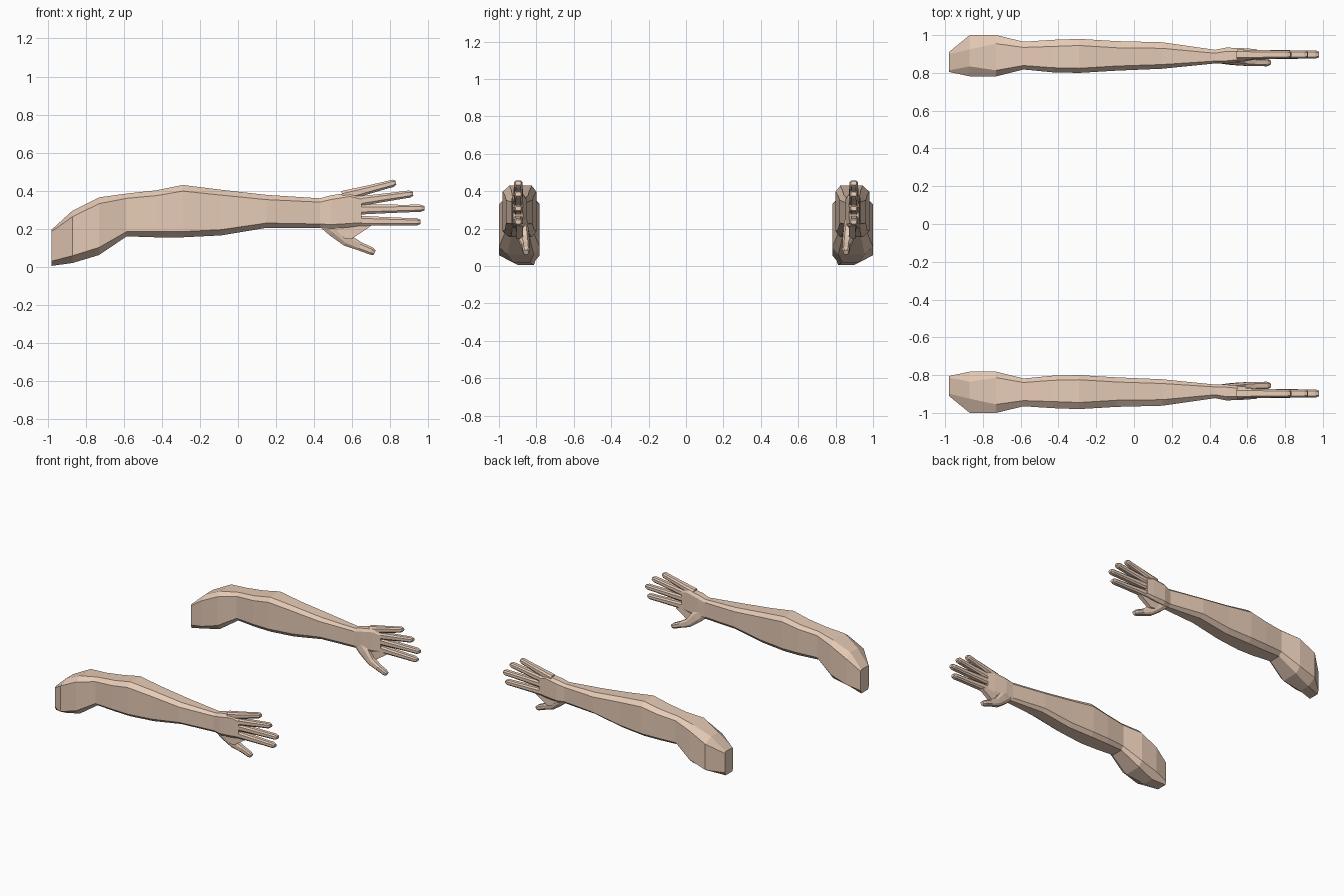
import bpy, bmesh
from mathutils import Vector

if "Cube" in bpy.data.objects:
    bpy.data.objects.remove(bpy.data.objects["Cube"])

skin = bpy.data.materials.new("skin")
skin.diffuse_color = (0.80, 0.60, 0.47, 1)
skin.use_nodes = True
skin.node_tree.nodes["Principled BSDF"].inputs["Base Color"].default_value = skin.diffuse_color


def loft(name, rings):
    """Skin a list of equal rings, cap both ends and mirror to the other side."""
    bm = bmesh.new()
    vs = [[bm.verts.new(p) for p in r] for r in rings]
    n = len(vs[0])
    for a, b in zip(vs, vs[1:]):
        for i in range(n):
            j = (i + 1) % n
            bm.faces.new((a[i], a[j], b[j], b[i]))
    bm.faces.new(vs[0])
    bm.faces.new(vs[-1])
    bmesh.ops.recalc_face_normals(bm, faces=bm.faces)
    me = bpy.data.meshes.new(name)
    bm.to_mesh(me)
    bm.free()
    me.materials.append(skin)
    ob = bpy.data.objects.new(name, me)
    bpy.context.collection.objects.link(ob)
    m = ob.modifiers.new("other_side", 'MIRROR')
    m.use_axis = (False, True, False)
    m.use_clip = False
    m.use_mirror_merge = False
    return ob


def section(x, yi, yo, zb, zt, ct, cb, cy):
    """Chamfered upright section; yi/yo are inner and outer distance from y = 0."""
    ci = cy * 0.7
    pts = [(yi + ci, zb), (yo - cy, zb), (yo, zb + cb), (yo, zt - ct),
           (yo - cy, zt), (yi + ci, zt), (yi, zt - ct), (yi, zb + cb)]
    return [Vector((x, -y, z)) for y, z in pts]


def digit(name, path):
    """Chamfered tube along points (x, y, z, half width, half height)."""
    rings = []
    for k, (x, y, z, hy, hz) in enumerate(path):
        a, b = path[max(k - 1, 0)], path[min(k + 1, len(path) - 1)]
        d = Vector((b[0] - a[0], 0, b[2] - a[2])).normalized()
        up = Vector((-d.z, 0, d.x))
        c = Vector((x, -y, z))
        prof = [(-.6, -1), (.6, -1), (1, -.5), (1, .5), (.6, 1), (-.6, 1), (-1, .5), (-1, -.5)]
        rings.append([c + Vector((0, -u * hy, 0)) + up * (v * hz) for u, v in prof])
    return loft(name, rings)


# Upper arm stump, elbow and forearm down to the wrist
loft("arm", [section(*s) for s in [
    (-0.98, .805, .91, .005, .195, .010, .025, .012),
    (-0.87, .782, 1.0, .020, .295, .032, .038, .075),
    (-0.73, .782, 1.0, .062, .365, .033, .040, .045),
    (-0.585, .818, .965, .160, .385, .025, .025, .030),
    (-0.43, .803, .975, .155, .402, .028, .030, .035),
    (-0.29, .800, .980, .155, .430, .032, .030, .035),
    (-0.09, .812, .968, .165, .405, .028, .030, .035),
    (0.15, .822, .962, .205, .378, .025, .025, .032),
    (0.43, .850, .922, .205, .360, .020, .020, .018)]])

# Palm
loft("palm", [section(*s) for s in [
    (0.43, .850, .922, .205, .360, .020, .020, .018),
    (0.49, .850, .934, .200, .376, .022, .022, .020),
    (0.59, .862, .930, .208, .390, .020, .020, .016),
    (0.65, .872, .925, .217, .375, .020, .015, .012)]])

# Four fingers: base and tip positions in the side plane
fingers = [("little_finger", .55, .370, .83, .443), ("ring_finger", .57, .335, .92, .385),
           ("middle_finger", .57, .300, .98, .308), ("index_finger", .57, .243, .96, .236)]
for name, x0, z0, x1, z1 in fingers:
    path = []
    for t, hy, hz in [(0, .026, .029), (.45, .024, .023), (.75, .022, .020),
                      (.95, .022, .019), (1, .015, .011)]:
        path.append((x0 + (x1 - x0) * t, .897, z0 + (z1 - z0) * t, hy, hz))
    digit(name, path)

# Thumb with its fleshy base, and the web joining it to the palm
digit("thumb", [(0.44, .885, .262, .030, .045), (0.51, .876, .200, .032, .045),
                (0.575, .865, .138, .027, .032), (0.64, .857, .108, .020, .023),
                (0.70, .855, .083, .020, .020), (0.718, .855, .074, .013, .014)])
loft("thumb_web", [[Vector((x, -y, z)) for x, z in
                    [(0.47, .24), (0.56, .150), (0.595, .145), (0.70, .215), (0.66, .235)]]
                   for y in (.872, .905)])
